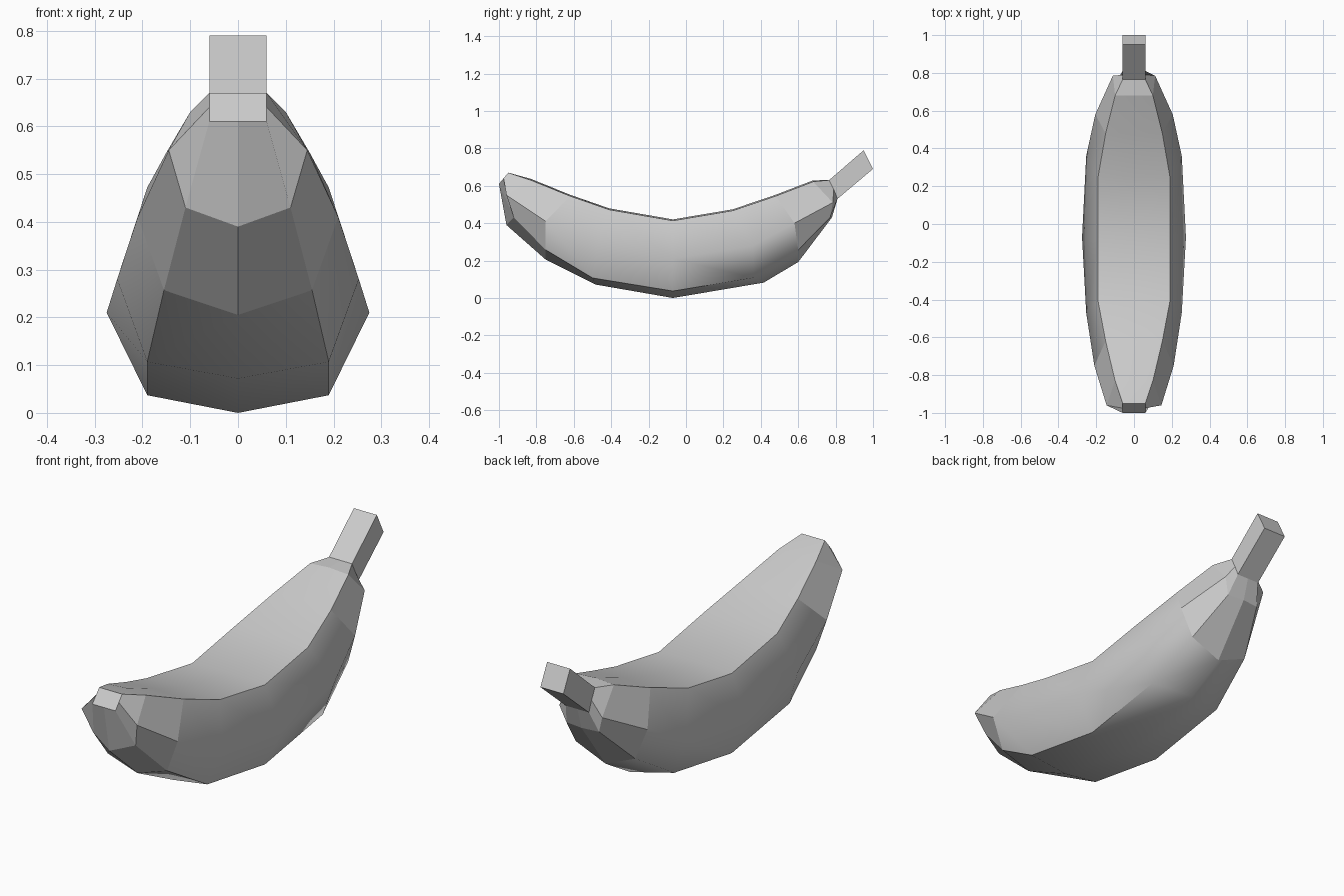
import bpy, bmesh, math

if "Cube" in bpy.data.objects:
    bpy.data.objects.remove(bpy.data.objects["Cube"])

# Lengthwise rails of the fruit (x, y, z), from blunt tip to end of stem
top = [(.06, -.95, .67), (.10, -.83, .63), (.15, -.62, .545), (.19, -.41, .472), (.19, -.07, .413),
       (.19, .25, .467), (.15, .48, .545), (.10, .68, .622), (.06, .765, .63), (.06, .95, .79)]
side = [(.06, -.975, .64), (.145, -.96, .55), (.21, -.75, .41), (.253, -.47, .28), (.275, -.07, .21),
        (.253, .36, .28), (.205, .58, .40), (.112, .785, .51), (.06, .79, .58), (.06, .975, .74)]
lower = [(.06, -1, .61), (.11, -.92, .43), (.155, -.75, .257), (.19, -.5, .107), (.19, -.07, .037),
         (.19, .36, .108), (.155, .6, .257), (.085, .77, .43), (.06, .81, .53), (.06, 1, .69)]
keel = [(-1, .61), (-.96, .39), (-.75, .205), (-.485, .072), (-.07, 0),
        (.415, .082), (.6, .192), (.78, .43), (.81, .53), (1, .69)]

bm = bmesh.new()
rings = []
last = len(top) - 1
for i, (t, s, l, k) in enumerate(zip(top, side, lower, keel)):
    crown = 0.007 if 0 < i < last - 1 else 0
    half = [t, s, l]
    pts = [(0, t[1], t[2] + crown)] + half + [(0, *k)]
    pts += [(-x, y, z) for x, y, z in reversed(half)]
    rings.append([bm.verts.new(p) for p in pts])

# Skin between neighbouring rings, then cap both ends
flat = []
for i in range(last):
    a, b = rings[i], rings[i + 1]
    for j in range(8):
        n = (j + 1) % 8
        f = bm.faces.new((a[j], a[n], b[n], b[j]))
        is_top = j in (0, 7)
        flat.append((i < 2 or i >= 6) and not (is_top and i < 7))
bm.faces.new(rings[0])
bm.faces.new(rings[-1][::-1])
flat += [True, True]
bmesh.ops.recalc_face_normals(bm, faces=bm.faces[:])

mesh = bpy.data.meshes.new("banana")
bm.to_mesh(mesh)
bm.free()
banana = bpy.data.objects.new("banana", mesh)
bpy.context.collection.objects.link(banana)
bpy.context.view_layer.objects.active = banana
banana.select_set(True)

# Smooth middle, faceted tip and neck
bpy.ops.object.shade_smooth_by_angle(angle=math.radians(50))
for p, is_flat in zip(mesh.polygons, flat):
    p.use_smooth = not is_flat
